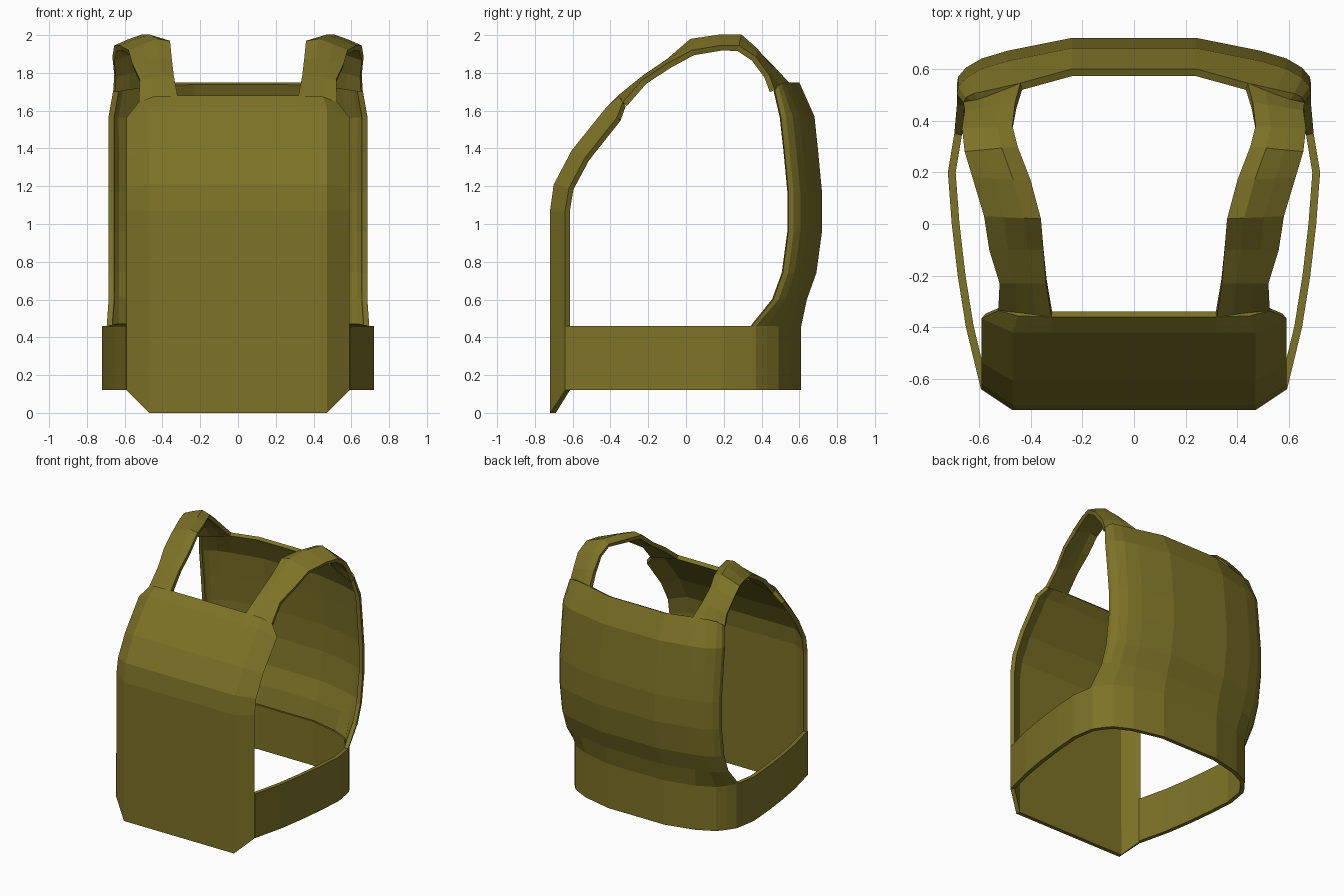
import bpy

olive = bpy.data.materials.new("olive_fabric")
olive.diffuse_color = (0.205, 0.17, 0.02, 1)


def shell(name, rows, thickness=0.03):
    """Right-half grid of outer points, mirrored across x and thickened inwards."""
    n = len(rows[0])
    verts = [p for row in rows for p in row]
    faces = [(r * n + c, r * n + c + 1, (r + 1) * n + c + 1, (r + 1) * n + c)
             for r in range(len(rows) - 1) for c in range(n - 1)]
    mesh = bpy.data.meshes.new(name)
    mesh.from_pydata(verts, [], faces)
    mesh.materials.append(olive)
    ob = bpy.data.objects.new(name, mesh)
    bpy.context.collection.objects.link(ob)
    mirror = ob.modifiers.new("mirror", 'MIRROR')
    mirror.use_clip = True
    solid = ob.modifiers.new("thickness", 'SOLIDIFY')
    solid.thickness = thickness
    solid.offset = -1
    solid.use_even_offset = True
    return ob


# Front panel: flat plate with bevelled sides, curving back over the chest
front = [[(0, -.72, 0), (.32, -.72, 0), (.47, -.72, 0), (.59, -.64, .12)]]
for y, z, dy, dz in [(-.72, .46, .08, 0), (-.72, 1.07, .08, 0), (-.70, 1.21, .08, -.02),
                     (-.605, 1.39, .07, -.04), (-.42, 1.62, .055, -.055)]:
    front.append([(0, y, z), (.32, y, z), (.47, y, z), (.59, y + dy, z + dz)])
front.append([(0, -.36, 1.68), (.32, -.36, 1.68), (.45, -.355, 1.675), (.525, -.335, 1.645)])
shell("front_panel", front)

# Shoulder straps: inner and outer edge stations with a raised ridge between
edges = [
    ((.32, -.36, 1.68), (.525, -.335, 1.645), 0),
    ((.34, -.23, 1.785), (.52, -.23, 1.765), .005),
    ((.35, -.10, 1.87), (.56, -.10, 1.85), .01),
    ((.36, .02, 1.97), (.58, .03, 1.92), .025),
    ((.40, .17, 1.98), (.625, .18, 1.945), .033),
    ((.45, .30, 1.98), (.655, .28, 1.945), .033),
    ((.47, .38, 1.92), (.665, .37, 1.885), .02),
    ((.46, .47, 1.83), (.655, .44, 1.79), .01),
    ((.44, .545, 1.75), (.66, .47, 1.71), 0),
]
strap = []
for a, b, bump in edges:
    row = []
    for t, k in ((0, 0), (.3, 1), (.65, .6), (1, 0)):
        p = [a[i] + (b[i] - a[i]) * t for i in range(3)]
        p[2] += bump * k
        row.append(tuple(p))
    strap.append(row)
shell("shoulder_strap", strap)

# Back panel: wraps round the sides, bulging at the shoulder blades
section = [(0, 0), (.24, 0), (.49, .05), (.59, .08), (.65, .115), (.68, .15), (.685, .178)]
waist = [(0, .61), (.24, .61), (.47, .555), (.60, .49), (.65, .43), (.69, .37), (.695, .35)]
back = [[(0, .60, 1.75), (.24, .60, 1.75), (.44, .545, 1.75), (.55, .52, 1.75),
         (.62, .505, 1.745), (.65, .49, 1.73), (.66, .47, 1.71)]]
for y, z, drop in [(.68, 1.57, 0), (.70, 1.38, 0), (.72, 1.17, 0), (.72, .96, 0),
                   (.69, .74, 0), (.64, .60, 0)]:
    back.append([(x, y - d, z) for x, d in section])
back.append([(x, y, .46) for x, y in waist])
shell("back_panel", back)

# Waist belt: band continuing from the back to the front panel
belt = waist + [(.72, .20), (.705, 0), (.682, -.20), (.65, -.40), (.592, -.64)]
shell("waist_belt", [[(x, y, z) for x, y in belt] for z in (.46, .12)])
